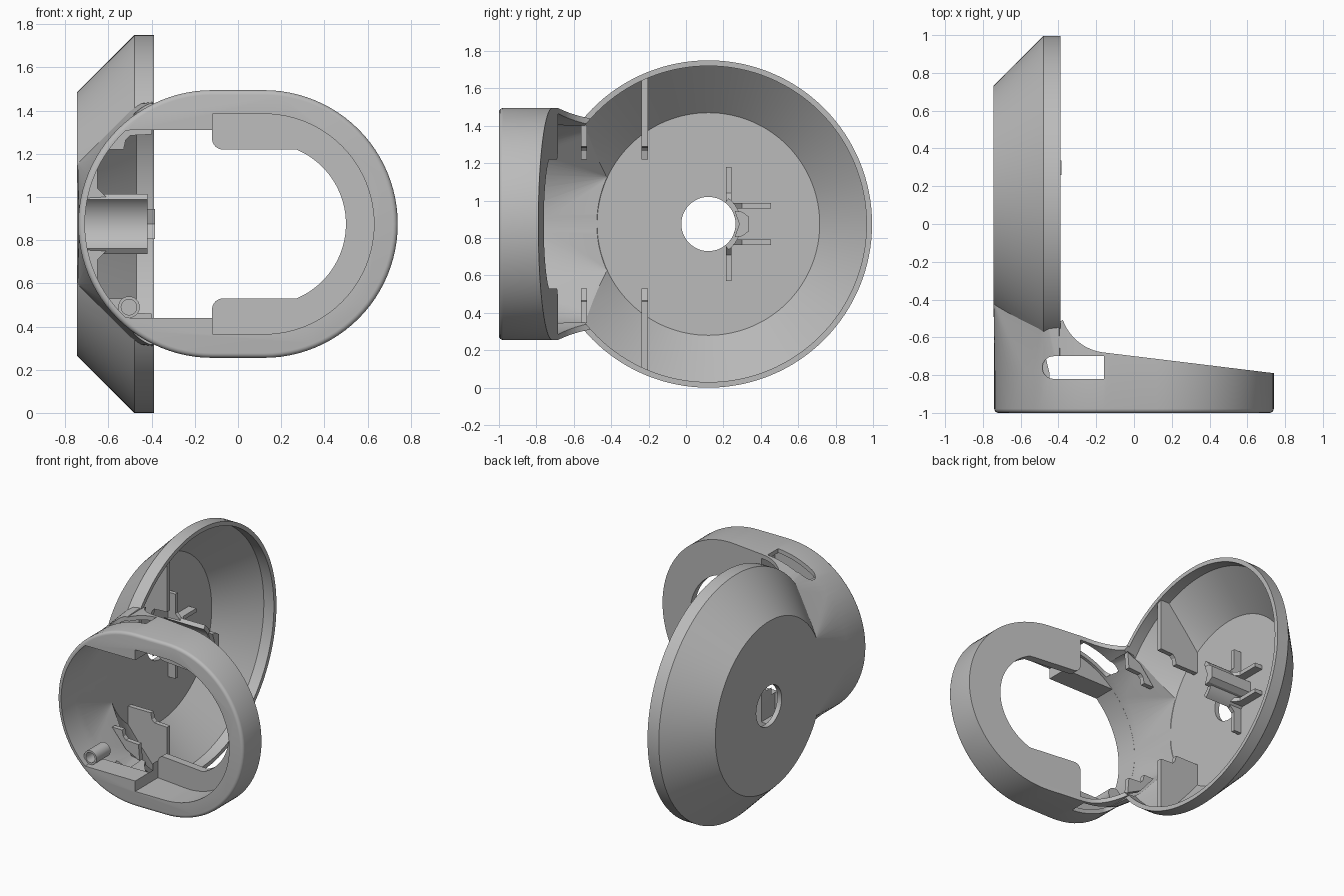
import bpy, bmesh
from math import sin, cos, pi, radians, sqrt
from mathutils import Vector, Matrix

if "Cube" in bpy.data.objects:
    bpy.data.objects.remove(bpy.data.objects["Cube"])

grey = bpy.data.materials.new("plain grey")
grey.use_nodes = True
grey.diffuse_color = (0.5, 0.5, 0.5, 1)
grey.node_tree.nodes["Principled BSDF"].inputs["Base Color"].default_value = (0.5, 0.5, 0.5, 1)

ZC, YC = 0.875, 0.12      # shared height of the axes, depth of the dish axis


def finish(name, bm):
    bmesh.ops.remove_doubles(bm, verts=bm.verts, dist=1e-5)
    bmesh.ops.recalc_face_normals(bm, faces=bm.faces)
    mesh = bpy.data.meshes.new(name)
    bm.to_mesh(mesh)
    bm.free()
    ob = bpy.data.objects.new(name, mesh)
    bpy.context.collection.objects.link(ob)
    mesh.materials.append(grey)
    return ob


def prism(name, pts, axis, lo, hi):
    """Extrude a 2D outline: axis y takes (x, z), axis z takes (x, y), axis x takes (y, z)."""
    place = {"x": lambda a, b, t: (t, a, b), "y": lambda a, b, t: (a, t, b),
             "z": lambda a, b, t: (a, b, t)}[axis]
    bm = bmesh.new()
    face = bm.faces.new([bm.verts.new(place(a, b, lo)) for a, b in pts])
    ext = bmesh.ops.extrude_face_region(bm, geom=[face])["geom"]
    step = Vector(place(0, 0, hi - lo))
    bmesh.ops.translate(bm, verts=[v for v in ext if isinstance(v, bmesh.types.BMVert)], vec=step)
    return finish(name, bm)


def revolve_x(name, profile, n=128):
    """Closed solid turned about the dish axis from (x, radius) points."""
    bm = bmesh.new()
    rings = [[bm.verts.new((x, YC + r * cos(2 * pi * i / n), ZC + r * sin(2 * pi * i / n)))
              for i in range(n)] for x, r in profile]
    for a, b in zip(rings, rings[1:]):
        for i in range(n):
            j = (i + 1) % n
            bm.faces.new((a[i], a[j], b[j], b[i]))
    bm.faces.new(rings[0])
    bm.faces.new(rings[-1])
    return finish(name, bm)


def arc(cx, cy, r, a0, a1, n=48):
    return [(cx + r * cos(radians(a0 + (a1 - a0) * i / n)),
             cy + r * sin(radians(a0 + (a1 - a0) * i / n))) for i in range(n + 1)]


def stadium(r):
    return arc(0.12, ZC, r, -90, 90) + arc(-0.12, ZC, r, 90, 270)


def boolean(ob, other, op):
    mod = ob.modifiers.new(op, "BOOLEAN")
    mod.operation, mod.object, mod.solver = op, other, "EXACT"
    deps = bpy.context.evaluated_depsgraph_get()
    mesh = bpy.data.meshes.new_from_object(ob.evaluated_get(deps))
    ob.modifiers.clear()
    ob.data = mesh
    bpy.data.objects.remove(other)


def neck_hull(name, r, x_floor, inset):
    """Flare that blends the round end of the ring into the dish floor."""
    bm = bmesh.new()
    pts = [(x, -0.8, z) for x, z in arc(-0.12, ZC, r, 116, 244)]
    for s in (-1, 1):
        for y, h in ((-0.41, 0.28), (-0.2, 0.28)):
            pts += [(x_floor, y, ZC + s * (h - inset)), (-0.48, y, ZC + s * (0.56 - inset)),
                    (-0.4, y, ZC + s * (0.57 - inset))]
    verts = [bm.verts.new(p) for p in pts]
    res = bmesh.ops.convex_hull(bm, input=verts)
    bmesh.ops.delete(bm, geom=list({v for v in res["geom_interior"] + res["geom_unused"]
                                    if isinstance(v, bmesh.types.BMVert)}), context="VERTS")
    return finish(name, bm)


# Ring body with a softened front rim, trimmed to its sloping back
ring = prism("ring_body", stadium(0.62), "y", -1, 0)
bm = bmesh.new()
bm.from_mesh(ring.data)
front = [e for e in bm.edges if all(v.co.y < -0.999 for v in e.verts)]
bmesh.ops.bevel(bm, geom=front, offset=0.022, segments=4, profile=0.5, affect="EDGES")
bm.to_mesh(ring.data)
bm.free()
fillet = arc(-0.13, -0.42, 0.262, 262, 180, 16)
side = [(-0.8, -1.1), (0.8, -1.1), (0.8, -0.797)] + fillet + [(-0.392, 0.1), (-0.8, 0.1)]
boolean(ring, prism("trim", side, "z", -0.2, 2), "INTERSECT")

# Dish shell joined to the ring
shell = revolve_x("housing_shell", [(-0.745, 0.61), (-0.48, 0.875), (-0.39, 0.875)])
boolean(shell, ring, "UNION")
boolean(shell, neck_hull("flare", 0.618, -0.743, 0), "UNION")

# Hollow dish, neck and shaft hole
boolean(shell, revolve_x("cut", [(-0.71, 0.595), (-0.47, 0.845), (-0.3, 0.845)]), "DIFFERENCE")
left = [(-0.12, ZC + 0.59)] + arc(-0.12, ZC, 0.59, 90, 270)[1:]
boolean(shell, prism("cut", left, "y", -0.84, 0.02), "DIFFERENCE")
boolean(shell, neck_hull("cut", 0.588, -0.708, 0.03), "DIFFERENCE")
boolean(shell, prism("cut", arc(YC, ZC, 0.145, 0, 360)[:-1], "x", -0.9, -0.6), "DIFFERENCE")

# Front opening: left part flat-topped, right part recessed down to the back plate
a = 47.5
flat = arc(-0.12, ZC, 0.589, 180 - a, 180 + a) + [(-0.1, ZC - 0.435), (-0.1, ZC + 0.435)]
boolean(shell, prism("cut", flat, "y", -1.1, -0.8), "DIFFERENCE")
recess = arc(0.12, ZC, 0.51, -90, 90) + [(-0.119, ZC + 0.51), (-0.119, ZC - 0.51)]
pocket = prism("cut", recess, "y", -1.1, -0.7)
slope = [(-0.3, -1.2), (0.8, -1.2), (0.8, -0.85), (-0.3, -0.72)]
boolean(pocket, prism("trim", slope, "z", 0, 2), "INTERSECT")
boolean(shell, pocket, "DIFFERENCE")

# Window through the back plate
window = arc(0.126, ZC, 0.374, -67.3, 67.3)
window += arc(-0.07, ZC + 0.395, 0.05, 270, 180, 8) + arc(-0.07, ZC - 0.395, 0.05, 180, 90, 8)
window = [p for p in window]
boolean(shell, prism("cut", window, "y", -1.1, -0.5), "DIFFERENCE")

# Rounded slots in the top and bottom of the ring
for s in (-1, 1):
    slot = arc(-0.425, -0.76, 0.06, 90, 270, 16) + [(-0.16, -0.82), (-0.16, -0.7)]
    lo, hi = sorted((ZC + s * 0.49, ZC + s * 0.8))
    boolean(shell, prism("cut", slot, "z", lo, hi), "DIFFERENCE")

# Stepped ribs at the sides of the dish and neck
step = [(-0.53, 0.345), (-0.52, 0.39), (-0.5, 0.41), (-0.4, 0.415)]
ribs = {"dish_rib": (-0.22, [(-0.4, 0.78), (-0.465, 0.785), (-0.72, 0.495), (-0.72, 0.345)]),
        "neck_rib": (-0.545, [(-0.39, 0.53), (-0.5, 0.475), (-0.61, 0.345)])}
for name, (y, wall) in ribs.items():
    for s, tag in ((1, "upper"), (-1, "lower")):
        prism(tag + "_" + name, [(x, ZC + s * h) for x, h in step + wall], "y", y - 0.017, y + 0.017)

# Half tube beside the shaft hole, with fins
tube = arc(YC, ZC, 0.175, -52, 52, 24) + arc(YC, ZC, 0.145, 52, -52, 24)
prism("shaft_guide", tube, "x", -0.72, -0.42)
key = [(0.26, 0.805), (0.3, 0.81), (0.335, 0.835), (0.335, 0.915), (0.3, 0.94), (0.26, 0.945),
       (0.285, ZC)]
prism("shaft_key", key, "x", -0.72, -0.385)
for s, tag in ((1, "upper"), (-1, "lower")):
    fin = [(-0.72, 0.12), (-0.61, 0.125), (-0.65, 0.165), (-0.65, 0.305), (-0.72, 0.305)]
    prism(tag + "_cross_fin", [(x, ZC + s * h) for x, h in fin], "y", 0.215, 0.243)
    fin = [(-0.72, 0.24), (-0.6, 0.25), (-0.65, 0.3), (-0.65, 0.455), (-0.72, 0.455)]
    z = ZC + s * 0.097
    prism(tag + "_long_fin", fin, "z", z - 0.014, z + 0.014)

# Small screw boss in the lower corner
boss = prism("screw_boss", arc(-0.505, 0.49, 0.05, 0, 360, 32)[:-1], "y", -0.96, -0.8)
boolean(boss, prism("cut", arc(-0.505, 0.49, 0.036, 0, 360, 32)[:-1], "y", -1, -0.82), "DIFFERENCE")

# Smooth curved walls, keep edges crisp
bpy.ops.object.select_all(action="DESELECT")
for ob in bpy.context.collection.objects:
    if ob.type == "MESH":
        ob.select_set(True)
        bpy.context.view_layer.objects.active = ob
bpy.ops.object.shade_smooth_by_angle(angle=radians(25))
